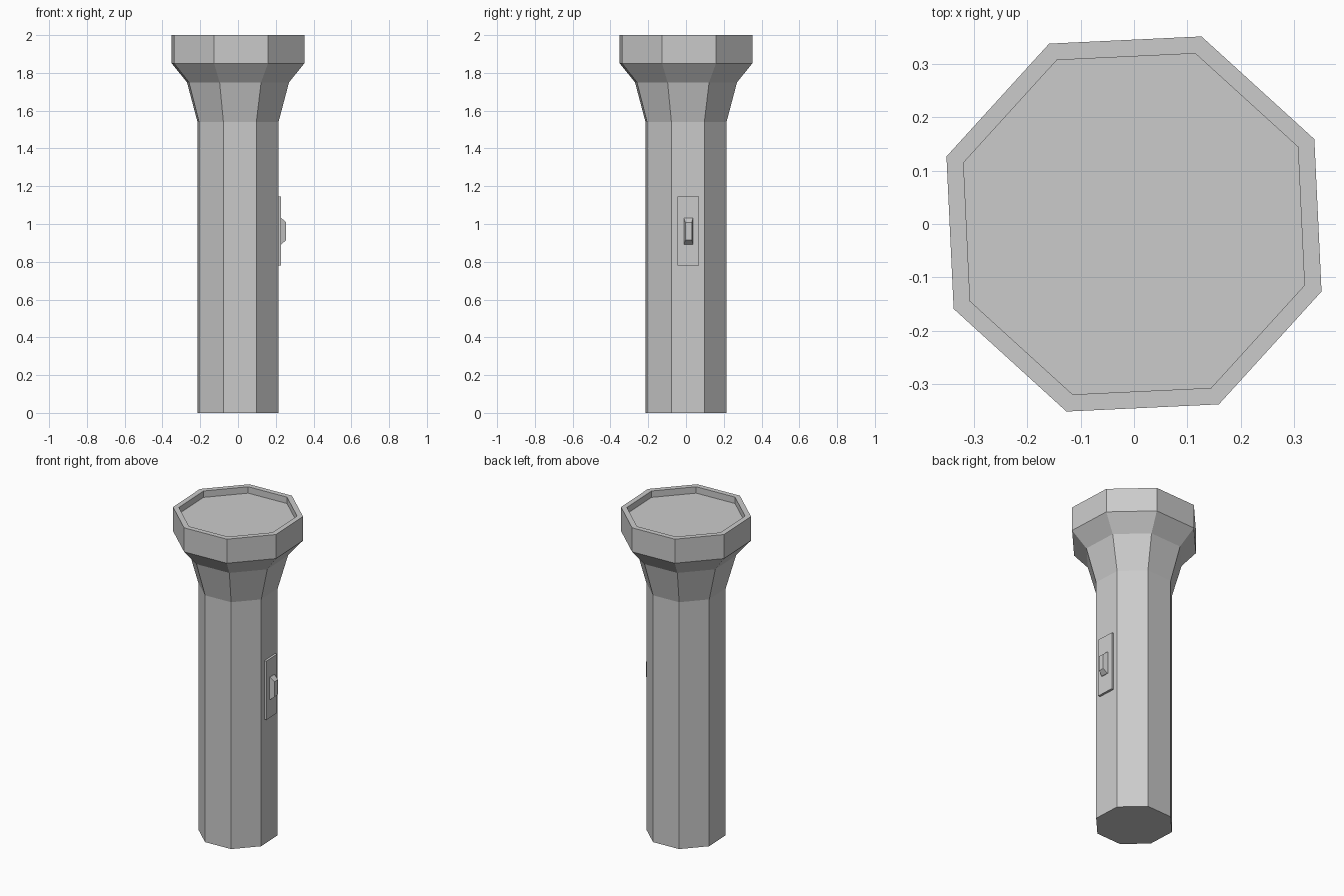
import bpy, bmesh, math

if "Cube" in bpy.data.objects:
    bpy.data.objects.remove(bpy.data.objects["Cube"])

SIDES = 8
TURN = math.radians(25.2)          # angle of the first corner
FACE = TURN - math.pi / SIDES      # direction of the side carrying the switch


def make_object(name, bm):
    bmesh.ops.recalc_face_normals(bm, faces=bm.faces)
    mesh = bpy.data.meshes.new(name)
    bm.to_mesh(mesh)
    bm.free()
    obj = bpy.data.objects.new(name, mesh)
    bpy.context.collection.objects.link(obj)
    return obj


def loft(name, rings):
    """Skin a stack of equal-length rings of points and cap both ends."""
    bm = bmesh.new()
    loops = [[bm.verts.new(p) for p in ring] for ring in rings]
    n = len(loops[0])
    for a, b in zip(loops, loops[1:]):
        for i in range(n):
            j = (i + 1) % n
            bm.faces.new((a[i], a[j], b[j], b[i]))
    bm.faces.new(loops[0])
    bm.faces.new(loops[-1])
    return make_object(name, bm)


def octagon(r, z):
    return [(r * math.cos(TURN + i * math.tau / SIDES),
             r * math.sin(TURN + i * math.tau / SIDES), z) for i in range(SIDES)]


def rectangle(x, half_y, half_z):
    y0, z0 = 0.002, 0.962
    return [(x, y0 + sy * half_y, z0 + sz * half_z)
            for sy, sz in ((-1, -1), (1, -1), (1, 1), (-1, 1))]


# Handle, flared head, rim and recessed lens in one profile
profile = [(0.228, 0), (0.228, 1.54), (0.287, 1.75), (0.373, 1.85),
           (0.373, 2.0), (0.339, 2.0), (0.339, 1.96)]
loft("flashlight_body", [octagon(r, z) for r, z in profile])

# Switch plate and tapered slider on the +x side
plate = loft("switch_plate", [rectangle(0.205, 0.0565, 0.183),
                              rectangle(0.225, 0.0565, 0.183)])
slider = loft("switch_slider", [rectangle(0.222, 0.024, 0.070),
                                rectangle(0.228, 0.024, 0.070),
                                rectangle(0.255, 0.017, 0.047)])
for part in (plate, slider):
    part.rotation_euler.z = FACE
